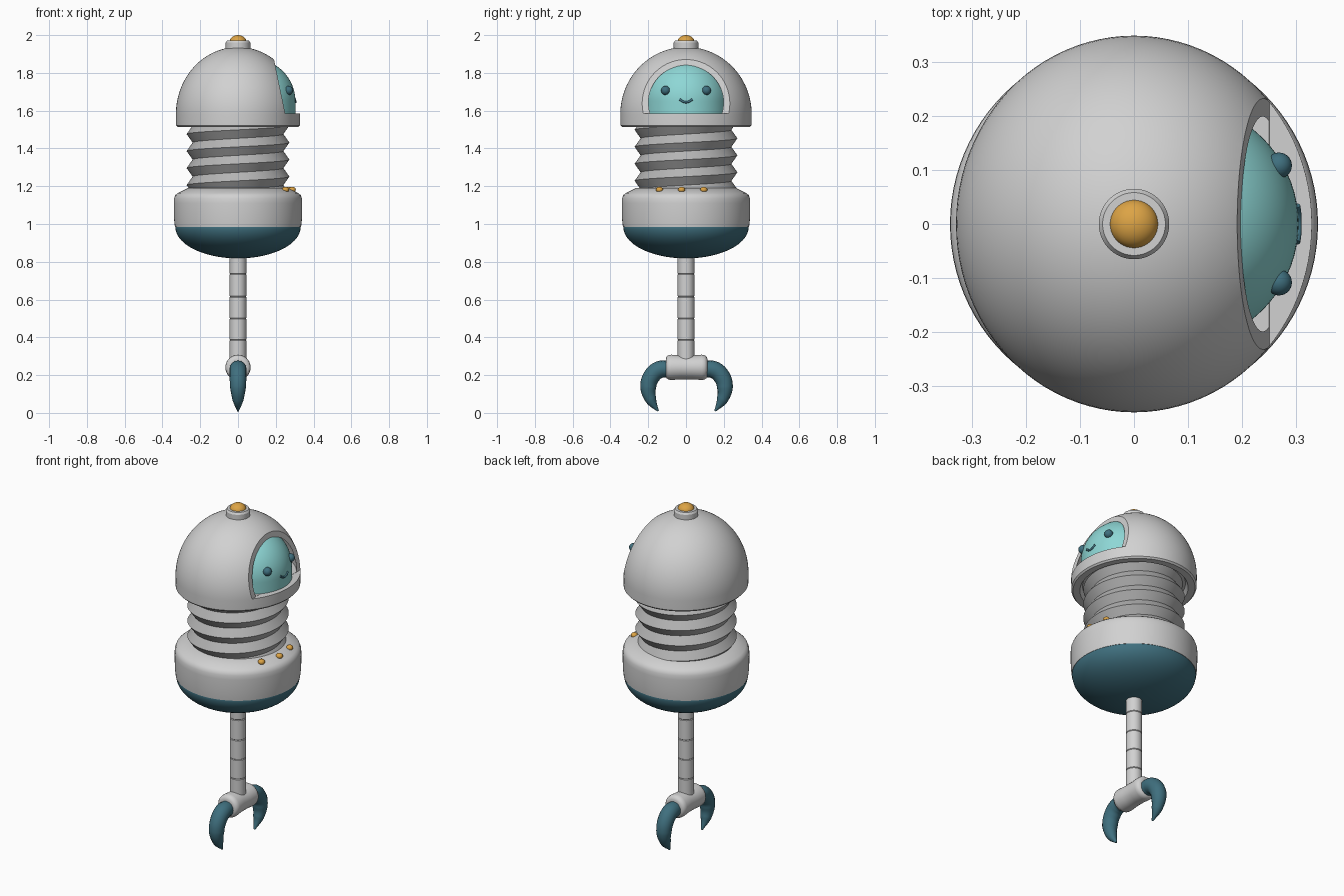
import bpy, bmesh, math
from math import sin, cos, pi, sqrt

if "Cube" in bpy.data.objects:
    bpy.data.objects.remove(bpy.data.objects["Cube"])


def material(name, rgb):
    m = bpy.data.materials.new(name)
    m.diffuse_color = (*rgb, 1)
    m.use_nodes = True
    m.node_tree.nodes["Principled BSDF"].inputs["Base Color"].default_value = m.diffuse_color
    return m


WHITE = material("light_grey", (0.64, 0.64, 0.64))
GREY = material("mid_grey", (0.46, 0.46, 0.46))
TEAL = material("dark_teal", (0.05, 0.16, 0.21))
CYAN = material("pale_cyan", (0.27, 0.68, 0.67))
GOLD = material("amber", (0.72, 0.37, 0.06))


def smooth(ob, angle=32):
    bpy.ops.object.select_all(action='DESELECT')
    ob.select_set(True)
    bpy.context.view_layer.objects.active = ob
    bpy.ops.object.shade_smooth_by_angle(angle=math.radians(angle))


def finish(name, bm, mat, angle=32):
    bmesh.ops.remove_doubles(bm, verts=bm.verts, dist=1e-5)
    bmesh.ops.recalc_face_normals(bm, faces=bm.faces)
    me = bpy.data.meshes.new(name)
    bm.to_mesh(me)
    bm.free()
    me.materials.append(mat)
    ob = bpy.data.objects.new(name, me)
    bpy.context.collection.objects.link(ob)
    smooth(ob, angle)
    return ob


def grid_faces(bm, rows):
    for a, b in zip(rows, rows[1:]):
        for i in range(len(a) - 1):
            bm.faces.new((a[i], a[i + 1], b[i + 1], b[i]))


def lathe(name, profile, mat, sx=1, steps=72, place=lambda p: p, angle=32):
    """Revolve (radius, z) points around z; 'place' moves the finished points."""
    bm = bmesh.new()
    rows = []
    for r, z in profile:
        rows.append([bm.verts.new(place((sx * r * cos(2 * pi * i / steps), r * sin(2 * pi * i / steps), z)))
                     for i in range(steps + 1)])
    grid_faces(bm, rows)
    bmesh.ops.remove_doubles(bm, verts=bm.verts, dist=1e-5)
    bmesh.ops.dissolve_degenerate(bm, edges=bm.edges, dist=1e-6)
    return finish(name, bm, mat, angle)


def arc(r, h, z, a0, a1, n=16):
    """Elliptic quarter-style profile, angles in degrees from the equator."""
    out = []
    for i in range(n + 1):
        a = math.radians(a0 + (a1 - a0) * i / n)
        out.append((0 if abs(cos(a)) < 1e-6 else r * cos(a), z + h * sin(a)))
    return out


def cut(ob, cutter):
    smooth(ob)
    m = ob.modifiers.new("cut", 'BOOLEAN')
    m.operation, m.solver, m.object = 'DIFFERENCE', 'EXACT', cutter
    bpy.ops.object.modifier_apply(modifier=m.name)
    bpy.data.objects.remove(cutter)
    smooth(ob)


def tube(name, points, mat, depth=1.0):
    """Round sweep through (x, y, z, radius) points."""
    cu = bpy.data.curves.new(name, 'CURVE')
    cu.dimensions = '3D'
    cu.bevel_depth, cu.bevel_resolution, cu.resolution_u = depth, 6, 10
    cu.use_fill_caps = True
    sp = cu.splines.new('BEZIER')
    sp.bezier_points.add(len(points) - 1)
    for bp, (x, y, z, r) in zip(sp.bezier_points, points):
        bp.co, bp.radius = (x, y, z), r
        bp.handle_left_type = bp.handle_right_type = 'AUTO'
    ob = bpy.data.objects.new(name, cu)
    bpy.context.collection.objects.link(ob)
    cu.materials.append(mat)
    bpy.ops.object.select_all(action='DESELECT')
    ob.select_set(True)
    bpy.context.view_layer.objects.active = ob
    bpy.ops.object.convert(target='MESH')
    smooth(bpy.context.view_layer.objects.active, 40)


# helmet: solid dome with lip, hollowed and opened towards +x
helmet = lathe("helmet", [(0, 1.54), (0.285, 1.54), (0.30, 1.513), (0.338, 1.513), (0.347, 1.522)]
               + arc(0.348, 0.357, 1.58, 0, 90, 28), WHITE, sx=0.945, steps=96)
cavity = lathe("cavity", [(0, 1.586), (0.326, 1.586)] + arc(0.326, 0.330, 1.586, 0, 90, 20)[1:], WHITE, sx=0.945)
cut(helmet, cavity)
bm = bmesh.new()
side = [(0.25, 1.585), (0.5, 1.585), (0.5, 2.1), (0.143, 2.1)]
f = bm.faces.new([bm.verts.new((x, -0.5, z)) for x, z in side])
ex = bmesh.ops.extrude_face_region(bm, geom=[f])
bmesh.ops.translate(bm, vec=(0, 1, 0), verts=[v for v in ex["geom"] if isinstance(v, bmesh.types.BMVert)])
cut(helmet, finish("opening", bm, WHITE))

# face: upright capsule inside the helmet
FX, FZ, FR = 0.08, 1.65, 0.224
lathe("face", [(0, 1.57), (FR, 1.57)] + arc(FR, FR, FZ, 0, 90, 24), CYAN,
      place=lambda p: (p[0] + FX, p[1], p[2]))


def face_x(y, z):
    return FX + sqrt(FR ** 2 - y ** 2 - (z - FZ) ** 2)


# eyes and smile
for label, s in (("left", 1), ("right", -1)):
    y, z = s * 0.108, 1.707
    x = face_x(y, z)
    lathe(label + "_eye", arc(0.024, 0.024, 0, -90, 90), TEAL, steps=28,
          place=lambda p: (p[0] + x, p[1] + y, p[2] + z))
smile = []
for i in range(7):
    y = -0.034 + 0.068 * i / 6
    z = 1.645 + 0.016 * (y / 0.034) ** 2
    smile.append((face_x(y, z), y, z, 0.006))
tube("smile", smile, TEAL)

# top lamp
lathe("lamp_collar", [(0, 1.90), (0.065, 1.90), (0.065, 1.96), (0.058, 1.971), (0.046, 1.971), (0, 1.971)], WHITE)
lathe("lamp", arc(0.045, 0.036, 1.964, 0, 90), GOLD, steps=40)

# neck: helical thread of alternating crests and grooves
PITCH, N = 0.09, 96
bm = bmesh.new()
rows = []
for k in range(-1, 11):
    r = 0.272 if k % 2 else 0.24
    rows.append([bm.verts.new((r * cos(2 * pi * i / N), r * sin(2 * pi * i / N),
                               min(1.56, max(1.10, 1.116 + PITCH * (k / 2 + i / N)))))
                 for i in range(N + 1)])
grid_faces(bm, rows)
finish("threaded_neck", bm, GREY, 25)

# body ring and lower bowl
lathe("body_ring", [(0, 1.19), (0.265, 1.19), (0.32, 1.163), (0.332, 1.153), (0.339, 1.135), (0.340, 1.11),
                    (0.339, 1.03), (0.334, 0.985), (0, 0.985)], WHITE, steps=96)
lathe("lower_bowl", [(0.330, 0.99)] + arc(0.332, 0.167, 0.985, 0, -90, 24), TEAL, steps=96)

# three buttons on the shoulder
for i, y in enumerate((-0.14, -0.023, 0.094)):
    x = sqrt(0.288 ** 2 - y * y)
    lathe("button_%d" % (i + 1), arc(0.019, 0.016, 0, -90, 90, 12), GOLD, steps=24,
          place=lambda p: (p[0] + x, p[1] + y, p[2] + 1.181))

# jointed arm with thin grooves
arm = [(0, 0.26), (0.044, 0.26)]
for z in (0.385, 0.50, 0.615, 0.735):
    arm += [(0.044, z - 0.003), (0.041, z), (0.044, z + 0.003)]
lathe("arm", arm + [(0.044, 0.84), (0, 0.84)], WHITE, steps=40)

# claw hub: rounded barrel lying along y
lathe("claw_hub", [(0, -0.11), (0.045, -0.11), (0.057, -0.106), (0.065, -0.095), (0.067, -0.08), (0.063, -0.03),
                   (0.063, 0.03), (0.067, 0.08), (0.065, 0.095), (0.057, 0.106), (0.045, 0.11), (0, 0.11)],
      WHITE, steps=40, place=lambda p: (p[0], p[2] + 0.003, 0.241 - p[1]), angle=40)

# pair of hooked claws
hook = [(0.09, 0.232, 0.043), (0.145, 0.228, 0.046), (0.186, 0.192, 0.045),
        (0.203, 0.135, 0.042), (0.189, 0.07, 0.030), (0.151, 0.010, 0.005)]
for label, s in (("left", 1), ("right", -1)):
    tube(label + "_claw", [(0, s * y + 0.003, z, r) for y, z, r in hook], TEAL)
